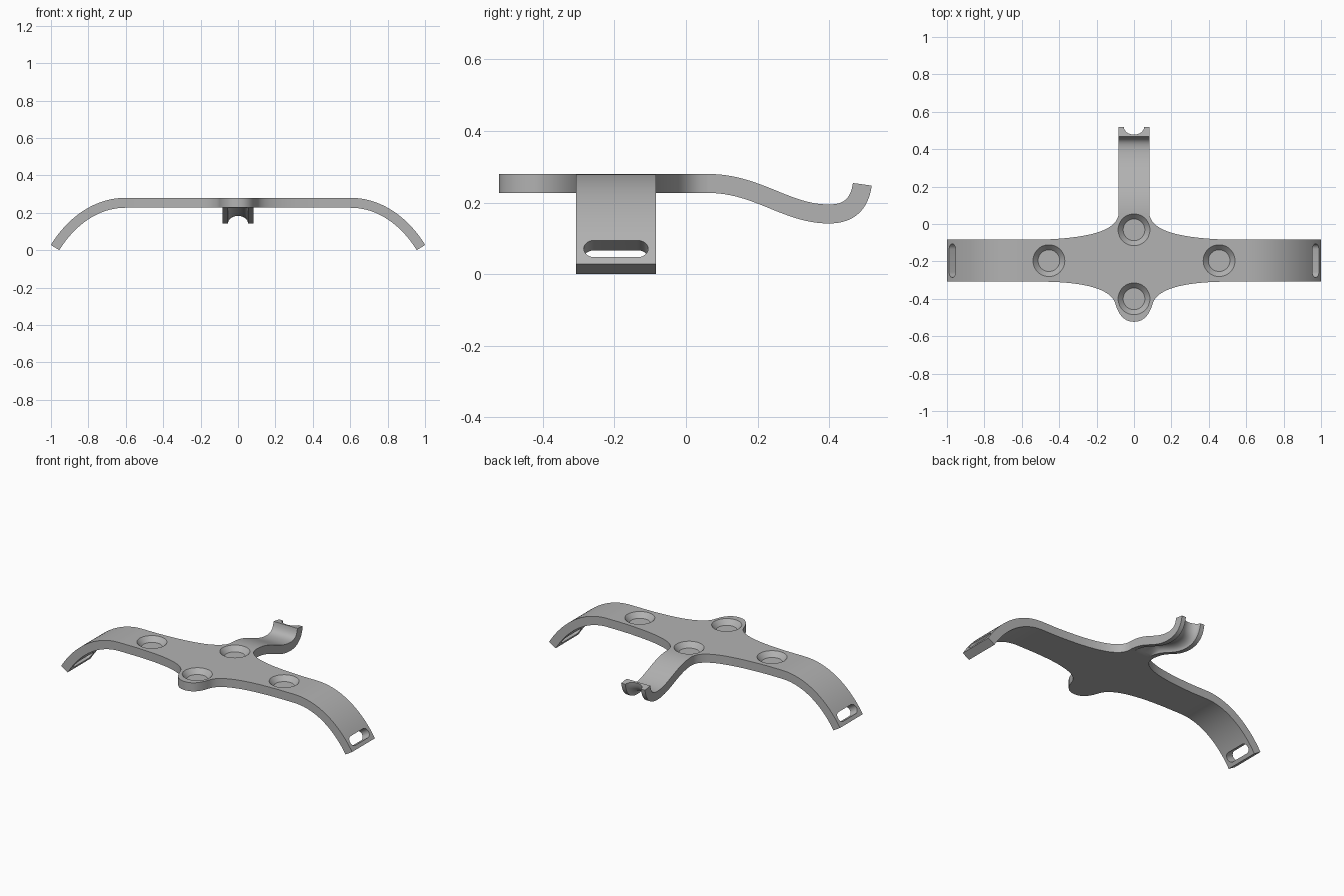
import bpy, bmesh, math
from mathutils import Vector, Matrix

if "Cube" in bpy.data.objects:
    bpy.data.objects.remove(bpy.data.objects["Cube"])

TOP, BOTTOM = 0.28, 0.227
THICK = TOP - BOTTOM
MID = (TOP + BOTTOM) / 2
ARM_Y, ARM_HALF = -0.196, 0.112
STEM_HALF, STEM_START, ARM_START = 0.082, 0.06, 0.6

grey = bpy.data.materials.new("plain_grey")
grey.use_nodes = True
colour = (0.45, 0.45, 0.45, 1)
grey.diffuse_color = colour
grey.node_tree.nodes["Principled BSDF"].inputs["Base Color"].default_value = colour


def bezier(a, b, c, d, steps=20):
    """Sample a cubic curve as (point, tangent) pairs."""
    a, b, c, d = (Vector(p) for p in (a, b, c, d))
    out = []
    for i in range(steps + 1):
        t = i / steps
        s = 1 - t
        point = a * s**3 + b * 3 * s * s * t + c * 3 * s * t * t + d * t**3
        tangent = (b - a) * s * s + (c - b) * 2 * s * t + (d - c) * t * t
        out.append((point, tangent.normalized()))
    return out


def make_object(name, bm):
    bmesh.ops.recalc_face_normals(bm, faces=bm.faces)
    mesh = bpy.data.meshes.new(name)
    bm.to_mesh(mesh)
    bm.free()
    mesh.materials.append(grey)
    obj = bpy.data.objects.new(name, mesh)
    bpy.context.collection.objects.link(obj)
    return obj


def select_only(obj):
    bpy.ops.object.select_all(action="DESELECT")
    obj.select_set(True)
    bpy.context.view_layer.objects.active = obj


def smooth(obj):
    select_only(obj)
    bpy.ops.object.shade_smooth_by_angle(angle=math.radians(30))


def cut(obj, cutter):
    cutter.hide_render = True
    mod = obj.modifiers.new("cut", "BOOLEAN")
    mod.operation, mod.object, mod.solver = "DIFFERENCE", cutter, "EXACT"
    select_only(obj)
    bpy.ops.object.modifier_apply(modifier=mod.name)
    bpy.data.objects.remove(cutter)


def sweep(name, path, section, place):
    """Carry a (width, normal) section along a path and cap both ends."""
    bm = bmesh.new()
    rings = []
    for i, (p, t) in enumerate(path):
        normal = Vector((-t.y, t.x))
        ring = []
        for w, n in section(i):
            q = p + normal * n
            ring.append(bm.verts.new(place(w, q.x, q.y)))
        rings.append(ring)
    for r, s in zip(rings, rings[1:]):
        for k in range(len(r)):
            j = (k + 1) % len(r)
            bm.faces.new((r[k], r[j], s[j], s[k]))
    bm.faces.new(rings[0])
    bm.faces.new(rings[-1])
    return make_object(name, bm)


def prism(name, points, z0, z1):
    bm = bmesh.new()
    face = bm.faces.new([bm.verts.new((x, y, z0)) for x, y in points])
    extruded = bmesh.ops.extrude_face_region(bm, geom=[face])["geom"]
    verts = [v for v in extruded if isinstance(v, bmesh.types.BMVert)]
    bmesh.ops.translate(bm, verts=verts, vec=(0, 0, z1 - z0))
    return make_object(name, bm)


# Centre plate: half outline from front tip to stem, then mirrored
tip = bezier((0, -0.523), (0.06, -0.523), (0.085, -0.475), (0.1, -0.425), 12)
front_flare = bezier((0.1, -0.425), (0.125, -0.35), (0.25, -0.31), (0.5, ARM_Y - ARM_HALF))
back_flare = bezier((0.5, ARM_Y + ARM_HALF), (0.25, -0.075), (0.085, -0.04),
                    (STEM_HALF, STEM_START))
half = [p for p, _ in tip + front_flare[1:]]
half += [Vector((ARM_START, ARM_Y + s * ARM_HALF)) for s in (-1, 1)]
half += [p for p, _ in back_flare]
outline = half + [Vector((-p.x, p.y)) for p in reversed(half[1:])]
plate = prism("centre_plate", outline, BOTTOM, TOP)

# Four tapered blind recesses in the plate
RIM, FLOOR, DEPTH = 0.085, 0.058, 0.03
for x, y in ((-0.455, ARM_Y), (0.455, ARM_Y), (0, -0.031), (0, -0.4)):
    bm = bmesh.new()
    slope = (RIM - FLOOR) / DEPTH
    bmesh.ops.create_cone(bm, cap_ends=True, segments=48, radius1=FLOOR,
                          radius2=RIM + slope * DEPTH, depth=2 * DEPTH,
                          matrix=Matrix.Translation((x, y, TOP)))
    cut(plate, make_object("recess_cutter", bm))
smooth(plate)

# Curved side arms, each with a rounded strap slot near its end
arm_path = bezier((ARM_START, MID), (0.78, MID), (0.91, 0.126), (0.978, 0.014), 28)
end, direction = arm_path[-1]
h = THICK / 2
flat = [(-ARM_HALF, -h), (ARM_HALF, -h), (ARM_HALF, h), (-ARM_HALF, h)]
slot_centre = end - direction * 0.052
SLOT_R, SLOT_HALF = 0.029, 0.09
for side, label in ((1, "left"), (-1, "right")):
    arm = sweep(label + "_arm", arm_path, lambda i: flat,
                lambda w, u, z: (side * u, ARM_Y + w, z))
    slot = []
    for k in range(26):
        a = math.pi * (k % 13) / 12 + (math.pi if k > 12 else 0)
        shift = (SLOT_HALF - SLOT_R) * (1 if k <= 12 else -1)
        slot.append((SLOT_R * math.cos(a), SLOT_R * math.sin(a) + shift))
    cutter = prism("slot_cutter", slot, -0.06, 0.06)
    along = Vector((side * direction.x, 0, direction.y))
    across = Vector((0, 1, 0))
    through = along.cross(across)
    turn = Matrix((along, across, through)).transposed().to_4x4()
    cutter.matrix_world = Matrix.Translation((side * slot_centre.x, ARM_Y, slot_centre.y)) @ turn
    bpy.context.view_layer.update()
    cut(arm, cutter)
    smooth(arm)

# Back hook: dips, then curls up, with a round channel along its underside
hook_path = bezier((STEM_START, MID), (0.2, MID), (0.28, 0.168), (0.4, 0.168), 24)
hook_path += bezier((0.4, 0.168), (0.46, 0.168), (0.486, 0.2), (0.493, 0.251), 16)[1:]
GROOVE_HALF, GROOVE_DEPTH = 0.054, 0.042


def hook_section(i):
    deep = GROOVE_DEPTH * min(1, max(0, (i - 1) / 6))
    points = [(STEM_HALF, h), (-STEM_HALF, h), (-STEM_HALF, -h)]
    for k in range(17):
        a = math.pi * k / 16
        points.append((-GROOVE_HALF * math.cos(a), -h + deep * math.sin(a)))
    return points + [(STEM_HALF, -h)]


smooth(sweep("back_hook", hook_path, hook_section, lambda w, u, z: (w, u, z)))
